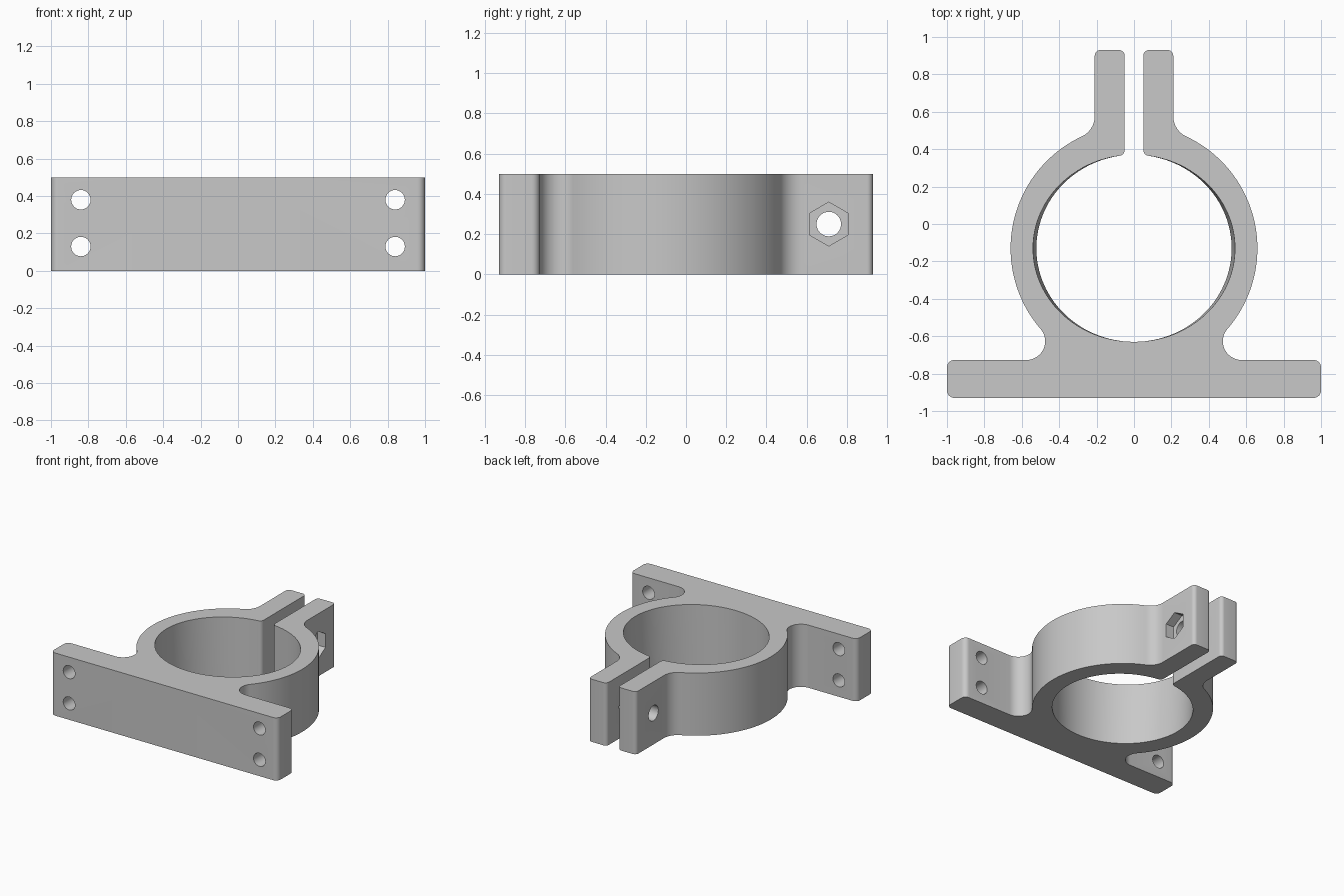
import bpy, bmesh
from math import sin, cos, pi, sqrt, radians, atan2, acos, hypot
from mathutils import Matrix

if "Cube" in bpy.data.objects:
    bpy.data.objects.remove(bpy.data.objects["Cube"], do_unlink=True)

grey = bpy.data.materials.new("light grey")
grey.use_nodes = True
grey.diffuse_color = (0.58, 0.58, 0.58, 1)
grey.node_tree.nodes["Principled BSDF"].inputs["Base Color"].default_value = grey.diffuse_color

HEIGHT, CY, RING = 0.5, -0.13, 0.66
BORE_Y, BORE_TOP, BORE_BOTTOM = 0.5, 0.54, 0.522
FRONT, PLATE, TAB_END = -0.93, -0.727, 0.93
GAP, TAB = 0.05, 0.21
EDGE, SMALL = 0.04, 0.03


def arc(cx, cy, rx, ry, start, end, n):
    """Points along an elliptical arc, angles in radians."""
    return [(cx + rx * cos(start + (end - start) * i / n),
             cy + ry * sin(start + (end - start) * i / n)) for i in range(n + 1)]


def corner(cx, cy, r, start, end, n=8):
    return arc(cx, cy, r, r, radians(start), radians(end), n)


# fillet centres, tangent to the ring and to the plate or tab
low_r, high_r = 0.1, 0.12
low_y = PLATE + low_r
low_x = sqrt((RING + low_r) ** 2 - (low_y - CY) ** 2)
high_x = TAB + high_r
high_y = CY + sqrt((RING + high_r) ** 2 - high_x ** 2)
low_a = atan2(low_y - CY, low_x)
high_a = atan2(high_y - CY, high_x)
waist = radians(200)

# outer edge of one half, from the tab end down to the plate
outer = corner(TAB - SMALL, TAB_END - SMALL, SMALL, 90, 0)
outer += arc(high_x, high_y, high_r, high_r, pi, high_a + pi, 12)
outer += arc(0, CY, RING, RING, high_a, low_a, 40)[1:-1]
outer += arc(low_x, low_y, low_r, low_r, low_a + pi, waist, 16)
foot = arc(low_x, low_y, low_r, low_r, waist, 1.5 * pi, 8)[1:]
outer += foot

# matching inner edge: slit, bore, then the centre line
inner = corner(GAP + SMALL, TAB_END - SMALL, SMALL, 90, 180)
inner += corner(GAP + SMALL, CY + BORE_Y + SMALL - 0.005, SMALL, 180, 265, 12)
inner += arc(0, CY, BORE_BOTTOM, BORE_Y, acos((GAP + SMALL) / BORE_Y), -pi / 2, 56)[1:]
inner += [(0, y) for x, y in foot]

# half of the mounting plate
plate = corner(1 - EDGE, PLATE - EDGE, EDGE, 90, 0)
plate += corner(1 - EDGE, FRONT + EDGE, EDGE, 0, -90)
plate += [(0, FRONT)]

# bottom face of both halves, joined on the centre line
bm = bmesh.new()
for side in (1, -1):
    a, b, p = ([bm.verts.new((side * x, y, 0)) for x, y in pts] for pts in (outer, inner, plate))
    for i in range(len(a) - 1):
        bm.faces.new((a[i], a[i + 1], b[i + 1], b[i]))
    bm.faces.new([b[-1], a[-1]] + p)
bmesh.ops.remove_doubles(bm, verts=bm.verts, dist=0.0001)

# raise a copy to the top, widen its bore slightly and close the walls
border = [e for e in bm.edges if e.is_boundary]
bottom = bm.verts[:]
copy = bmesh.ops.duplicate(bm, geom=bm.verts[:] + bm.edges[:] + bm.faces[:])["vert_map"]
for v in bottom:
    top = copy[v]
    top.co.z = HEIGHT
    if abs(hypot(v.co.x / BORE_BOTTOM, (v.co.y - CY) / BORE_Y) - 1) < 0.0001:
        top.co.x *= BORE_TOP / BORE_BOTTOM
for e in border:
    v, w = e.verts
    bm.faces.new((v, w, copy[w], copy[v]))
bmesh.ops.recalc_face_normals(bm, faces=bm.faces)
mesh = bpy.data.meshes.new("pipe_clamp")
bm.to_mesh(mesh)
bm.free()
clamp = bpy.data.objects.new("pipe_clamp", mesh)
bpy.context.collection.objects.link(clamp)
mesh.materials.append(grey)


def cut(name, place, axis, radius, depth, sides):
    """Cut a straight hole into the clamp along the x or y axis."""
    turn = Matrix.Rotation(pi / 2, 4, "Y" if axis == "x" else "X")
    # the quarter turn stands a hexagon on its point
    place_matrix = Matrix.Translation(place) @ turn @ Matrix.Rotation(pi / 2, 4, "Z")
    tool_bm = bmesh.new()
    bmesh.ops.create_cone(tool_bm, cap_ends=True, segments=sides, radius1=radius,
                          radius2=radius, depth=depth, matrix=place_matrix)
    tool_mesh = bpy.data.meshes.new(name)
    tool_bm.to_mesh(tool_mesh)
    tool_bm.free()
    tool_mesh.materials.append(grey)
    tool = bpy.data.objects.new(name, tool_mesh)
    tool.hide_render = True
    bpy.context.collection.objects.link(tool)
    mod = clamp.modifiers.new(name, "BOOLEAN")
    mod.operation = "DIFFERENCE"
    mod.solver = "EXACT"
    mod.object = tool
    bpy.ops.object.modifier_apply(modifier=name)
    bpy.data.objects.remove(tool, do_unlink=True)


bpy.ops.object.select_all(action="DESELECT")
clamp.select_set(True)
bpy.context.view_layer.objects.active = clamp

# mounting holes through the plate
for x in (-0.84, 0.84):
    for z in (0.13, 0.38):
        cut("mounting_hole", (x, (FRONT + PLATE) / 2, z), "y", 0.052, 0.4, 32)

# clamping bolt hole and nut pocket in the tabs
cut("bolt_hole", (0, 0.71, 0.25), "x", 0.061, 1, 32)
cut("nut_pocket", (TAB + 0.03, 0.71, 0.25), "x", 0.109, 0.2, 6)

bpy.ops.object.shade_smooth_by_angle(angle=radians(30))
